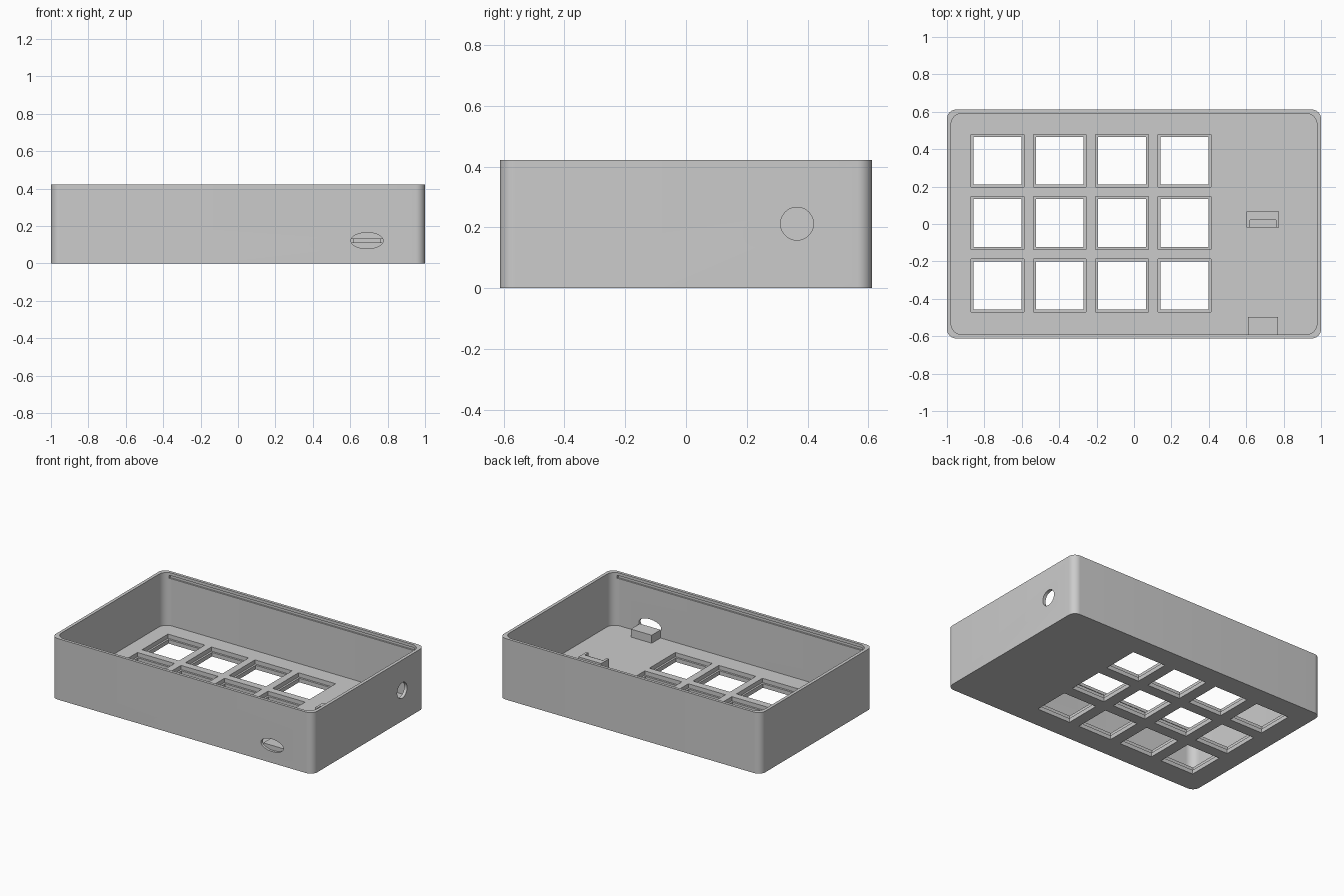
import bpy, bmesh, math
from mathutils import Matrix, Vector

if "Cube" in bpy.data.objects:
    bpy.data.objects.remove(bpy.data.objects["Cube"])

grey = bpy.data.materials.new("grey plastic")
grey.diffuse_color = (0.6, 0.6, 0.6, 1)
grey.use_nodes = True
grey.node_tree.nodes["Principled BSDF"].inputs["Base Color"].default_value = grey.diffuse_color

W, D, H = 1.0, 0.612, 0.422      # half width, half depth, height
IW, ID = 0.978, 0.592            # inner half sizes
FLOOR = 0.057


def finish(name, bm):
    bmesh.ops.recalc_face_normals(bm, faces=bm.faces)
    me = bpy.data.meshes.new(name)
    bm.to_mesh(me)
    bm.free()
    me.materials.append(grey)
    ob = bpy.data.objects.new(name, me)
    bpy.context.collection.objects.link(ob)
    return ob


def add_box(bm, x0, x1, y0, y1, z0, z1):
    c = Vector(((x0 + x1) / 2, (y0 + y1) / 2, (z0 + z1) / 2))
    m = Matrix.Translation(c) @ Matrix.Diagonal((x1 - x0, y1 - y0, z1 - z0, 1))
    bmesh.ops.create_cube(bm, size=1, matrix=m)


def boxes(name, specs):
    bm = bmesh.new()
    for s in specs:
        add_box(bm, *s)
    return finish(name, bm)


def extrude_profile(name, points, direction):
    bm = bmesh.new()
    face = bm.faces.new([bm.verts.new(p) for p in points])
    ext = bmesh.ops.extrude_face_region(bm, geom=[face])
    verts = [v for v in ext["geom"] if isinstance(v, bmesh.types.BMVert)]
    bmesh.ops.translate(bm, verts=verts, vec=direction)
    return finish(name, bm)


def rounded_block(name, hx, hy, r, z0, z1, seg=10):
    pts = []
    for k, (sx, sy) in enumerate([(1, 1), (-1, 1), (-1, -1), (1, -1)]):
        for i in range(seg + 1):
            a = math.pi / 2 * (k + i / seg)
            pts.append((sx * (hx - r) + r * math.cos(a),
                        sy * (hy - r) + r * math.sin(a), z0))
    return extrude_profile(name, pts, (0, 0, z1 - z0))


def cut(target, cutter):
    mod = target.modifiers.new("cut", "BOOLEAN")
    mod.operation = "DIFFERENCE"
    mod.solver = "EXACT"
    mod.object = cutter
    bpy.context.view_layer.update()
    dg = bpy.context.evaluated_depsgraph_get()
    me = bpy.data.meshes.new_from_object(target.evaluated_get(dg))
    target.modifiers.clear()
    target.data = me
    bpy.data.objects.remove(cutter)


# Open case with rounded corners
case = rounded_block("case", W, D, 0.05, 0, H)
cut(case, rounded_block("cavity", IW, ID, 0.06, FLOOR, H + 0.1))

# Twelve square key openings, each with a wider pocket above
centres = [(-0.73 + 0.333 * i, 0.338 - 0.333 * j) for i in range(4) for j in range(3)]
for name, h, z0 in (("pockets", 0.1415, 0.028), ("openings", 0.128, -0.1)):
    cut(case, boxes(name, [(x - h, x + h, y - h, y + h, z0, 0.12) for x, y in centres]))

# Lid grooves inside both long walls
cut(case, boxes("grooves", [(-0.94, 0.94, s * 0.586 - 0.017, s * 0.586 + 0.017, 0.382, 0.402)
                            for s in (-1, 1)]))

# Oval port in the front wall and round port in the right wall
turn = [2 * math.pi * i / 48 for i in range(48)]
cut(case, extrude_profile("oval_port", [(0.69 + 0.086 * math.cos(a), -0.7, 0.122 + 0.043 * math.sin(a))
                                        for a in turn], (0, 0.15, 0)))
cut(case, extrude_profile("round_port", [(0.9, 0.365 + 0.054 * math.cos(a), 0.212 + 0.054 * math.sin(a))
                                         for a in turn], (0.2, 0, 0)))

bpy.context.view_layer.objects.active = case
case.select_set(True)
bpy.ops.object.shade_smooth_by_angle(angle=math.radians(30))

# Board support behind the oval port
boxes("board_support", [(0.61, 0.77, -0.595, -0.497, FLOOR - 0.01, 0.112)])

# Board stop with a stepped notch in its front side
stop = boxes("board_stop", [(0.602, 0.776, -0.018, 0.067, FLOOR - 0.01, 0.134)])
cut(stop, boxes("notch", [(0.62, 0.76, -0.1, 0.022, 0.112, 0.2)]))
